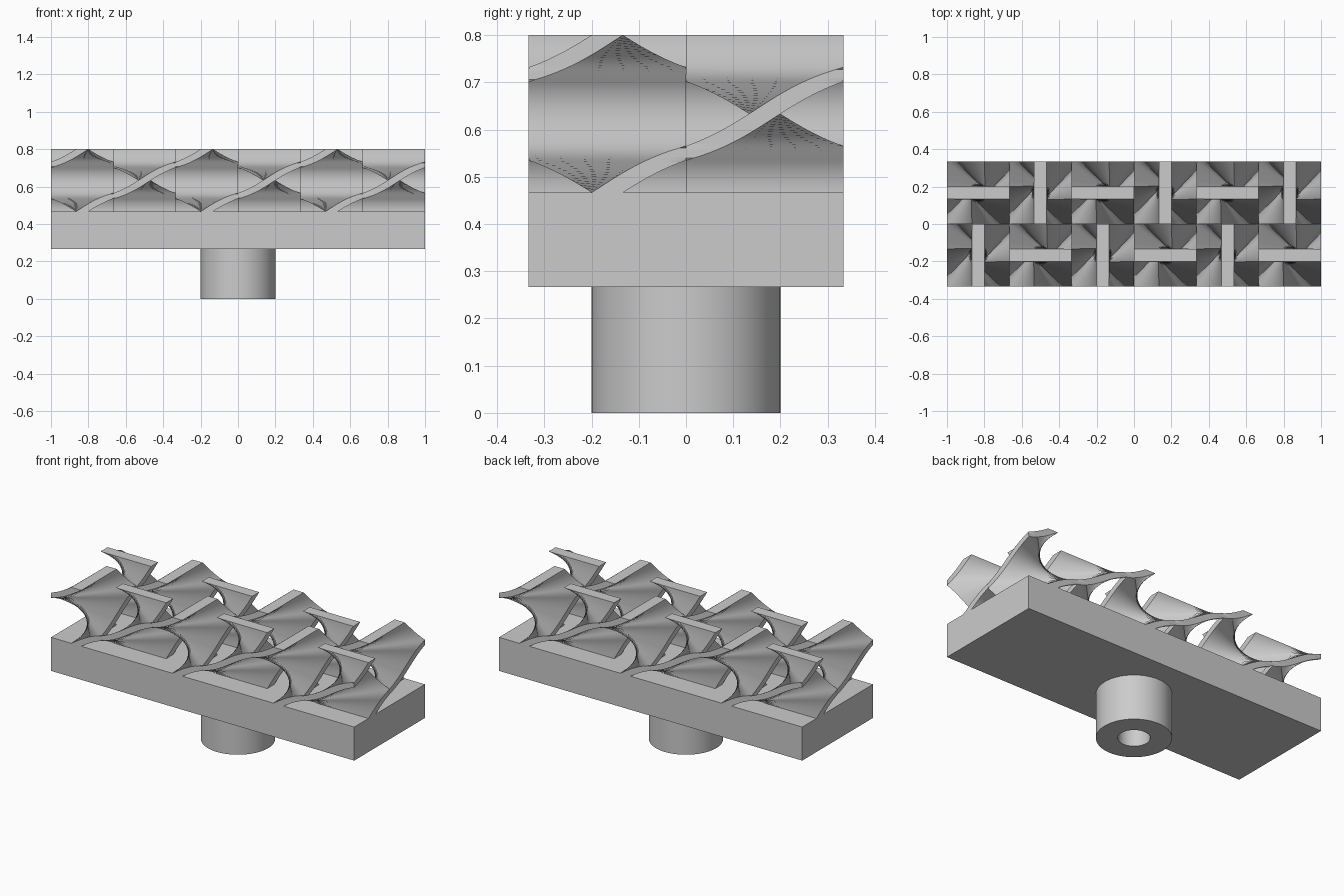
import bpy, bmesh, math
from mathutils import Vector, Matrix

cube = bpy.data.objects.get("Cube")
if cube:
    bpy.data.objects.remove(cube, do_unlink=True)

CELL = 1 / 3          # lattice cell size
HALF = CELL / 2
THICK = CELL / 10     # half thickness of a twisted blade
BASE_Z, DECK_Z = 0.8 - CELL - 0.2, 0.8 - CELL
STEPS = 64

grey = bpy.data.materials.new("light_grey")
grey.use_nodes = True
colour = (0.6, 0.6, 0.6, 1)
grey.diffuse_color = colour
grey.node_tree.nodes["Principled BSDF"].inputs["Base Color"].default_value = colour


def mesh_from(bm, name):
    bmesh.ops.recalc_face_normals(bm, faces=bm.faces)
    mesh = bpy.data.meshes.new(name)
    bm.to_mesh(mesh)
    bm.free()
    mesh.materials.append(grey)
    return mesh


def add_object(name, mesh):
    obj = bpy.data.objects.new(name, mesh)
    bpy.context.collection.objects.link(obj)
    return obj


def smooth(obj):
    bpy.ops.object.select_all(action='DESELECT')
    obj.select_set(True)
    bpy.context.view_layer.objects.active = obj
    bpy.ops.object.shade_smooth_by_angle(angle=math.radians(35))


def hit_wall(start, direction):
    # Point where a ray leaves the square cell
    reach = [(math.copysign(HALF, d) - s) / d
             for s, d in zip(start, direction) if abs(d) > 1e-6]
    return start + direction * min(reach)


def section(angle):
    # Bar through the cell centre, clipped to the square; six points
    along = Vector((math.cos(angle), math.sin(angle)))
    points = []
    for d in (along, -along):
        side = Vector((-d.y, d.x)) * THICK
        a, b = hit_wall(-side, d), hit_wall(side, d)
        mid = (a + b) / 2
        if abs(a.x - b.x) > 1e-6 and abs(a.y - b.y) > 1e-6:
            mid = Vector((math.copysign(HALF, d.x), math.copysign(HALF, d.y)))
        points += [a, mid, b]
    return points


# Twisted blade: half a turn over one cell height
bm = bmesh.new()
rings = []
for k in range(STEPS + 1):
    t = k / STEPS
    rings.append([bm.verts.new((p.x, p.y, CELL * t))
                  for p in section(math.pi * (t + 0.5))])
for low, high in zip(rings, rings[1:]):
    for i in range(6):
        j = (i + 1) % 6
        bm.faces.new((low[i], low[j], high[j], high[i]))
bm.faces.new(rings[0])
bm.faces.new(rings[-1])
blade = mesh_from(bm, "twisted_blade")

# Lattice of blades, neighbours turned a quarter
for row in range(2):
    for col in range(6):
        obj = add_object(f"twisted_blade_{row + 1}_{col + 1}", blade)
        obj.location = ((col - 2.5) * CELL, (row - 0.5) * CELL, DECK_Z)
        obj.rotation_euler.z = math.pi / 2 * ((row + col) % 2)
smooth(obj)

# Base slab
bm = bmesh.new()
size = Matrix.Diagonal((2, 2 * CELL, DECK_Z - BASE_Z, 1))
bmesh.ops.create_cube(bm, size=1, matrix=Matrix.Translation((0, 0, (BASE_Z + DECK_Z) / 2)) @ size)
add_object("base_slab", mesh_from(bm, "base_slab"))

# Hollow mounting post
bm = bmesh.new()
profile = [bm.verts.new(p) for p in
           ((0.085, 0, BASE_Z), (0.085, 0, 0), (0.2, 0, 0), (0.2, 0, BASE_Z))]
edges = [bm.edges.new(pair) for pair in zip(profile, profile[1:])]
bmesh.ops.spin(bm, geom=profile + edges, cent=(0, 0, 0), axis=(0, 0, 1),
               angle=math.tau, steps=64, use_merge=True)
bmesh.ops.remove_doubles(bm, verts=bm.verts, dist=1e-5)
smooth(add_object("mounting_post", mesh_from(bm, "mounting_post")))
